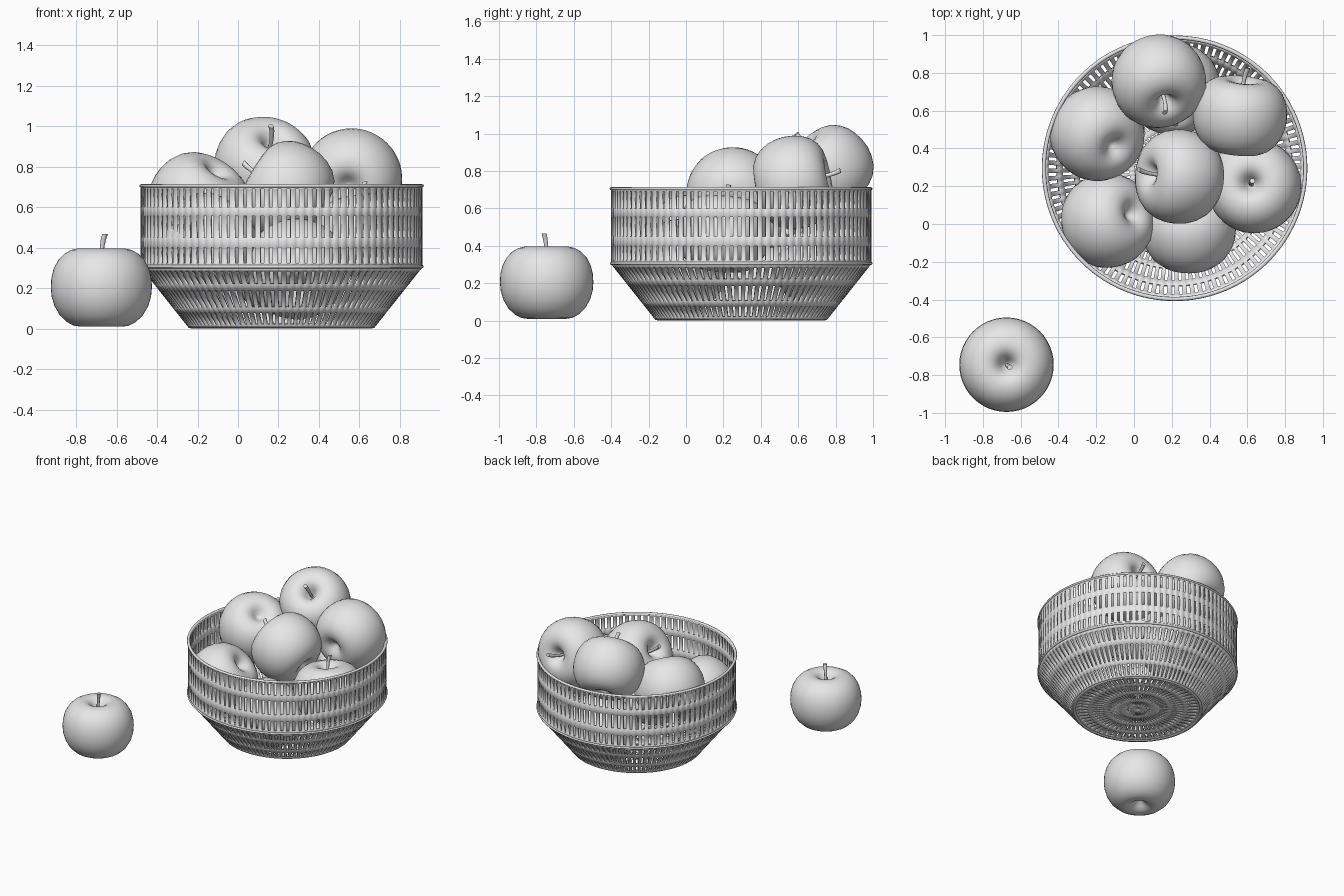
import bpy, bmesh, math
from mathutils import Vector

cube = bpy.data.objects.get("Cube")
if cube:
    bpy.data.objects.remove(cube, do_unlink=True)

# Single plain grey
grey = bpy.data.materials.new("light_grey")
grey.use_nodes = True
grey.diffuse_color = (0.8, 0.8, 0.8, 1)
grey.node_tree.nodes["Principled BSDF"].inputs["Base Color"].default_value = (0.8, 0.8, 0.8, 1)

BASKET = Vector((0.215, 0.295, 0))


def make_object(name, bm, location, smooth_angle=40):
    bmesh.ops.recalc_face_normals(bm, faces=bm.faces)
    mesh = bpy.data.meshes.new(name)
    bm.to_mesh(mesh)
    bm.free()
    mesh.materials.append(grey)
    obj = bpy.data.objects.new(name, mesh)
    obj.location = location
    bpy.context.collection.objects.link(obj)
    bpy.ops.object.select_all(action='DESELECT')
    obj.select_set(True)
    bpy.context.view_layer.objects.active = obj
    bpy.ops.object.shade_smooth_by_angle(angle=math.radians(smooth_angle))
    return obj


def lathe(bm, profile, segments):
    """Revolve (radius, z) points; points on the axis become poles."""
    rings = []
    for r, z in profile:
        if r < 1e-6:
            rings.append([bm.verts.new((0, 0, z))] * segments)
        else:
            rings.append([bm.verts.new((r * math.cos(a), r * math.sin(a), z))
                          for a in (2 * math.pi * i / segments for i in range(segments))])
    for lo, hi in zip(rings, rings[1:]):
        for i in range(segments):
            j = (i + 1) % segments
            quad = list(dict.fromkeys((lo[i], lo[j], hi[j], hi[i])))
            bm.faces.new(quad)


def slotted_shell(name, rows, count, bar, thickness):
    """Revolved shell of (radius, z, slotted) rows; slotted rows keep only the bars."""
    bm = bmesh.new()
    step = 2 * math.pi / count
    angles = [k * step + s for k in range(count) for s in (0, step * bar)]
    rings = [[bm.verts.new((r * math.cos(a), r * math.sin(a), z)) for a in angles]
             for r, z, _ in rows]
    n = len(angles)
    for k in range(len(rows) - 1):
        for i in range(n):
            if rows[k][2] and i % 2:
                continue
            j = (i + 1) % n
            bm.faces.new((rings[k][i], rings[k][j], rings[k + 1][j], rings[k + 1][i]))
    obj = make_object(name, bm, BASKET, 30)
    solid = obj.modifiers.new("thickness", 'SOLIDIFY')
    solid.thickness = thickness
    solid.offset = 0
    return obj


def ring(name, radius, z, tube, squash=1.0):
    bm = bmesh.new()
    sides, segments = 8, 100
    profile = [(radius + tube * math.cos(2 * math.pi * k / sides),
                z + tube * squash * math.sin(2 * math.pi * k / sides))
               for k in range(sides + 1)]
    lathe(bm, profile, segments)
    bmesh.ops.remove_doubles(bm, verts=bm.verts, dist=1e-5)
    return make_object(name, bm, BASKET, 60)


# Basket wall, sloping lower part and floor
W = 0.689
slotted_shell("basket_wall", [
    (W, 0.305, False), (W, 0.325, True), (W, 0.40, False), (W, 0.45, True),
    (W, 0.555, False), (W, 0.60, True), (W, 0.69, False), (W, 0.705, False)],
    100, 0.6, 0.014)


def cone(z):
    return 0.447 + (W - 0.447) * z / 0.305


slotted_shell("basket_slope", [
    (cone(z), z, s) for z, s in (
        (0.008, False), (0.02, True), (0.08, False), (0.105, True),
        (0.19, False), (0.22, True), (0.285, False), (0.305, False))],
    100, 0.6, 0.014)

slotted_shell("basket_floor", [
    (r, 0.012, s) for r, s in (
        (0.447, False), (0.42, True), (0.35, False), (0.32, True),
        (0.24, False), (0.21, True), (0.13, False), (0.10, True),
        (0.05, False), (0.004, False))],
    60, 0.6, 0.012)

# Rolled edges
ring("basket_top_rim", 0.692, 0.705, 0.011, 0.8)
ring("basket_middle_rim", 0.692, 0.306, 0.011, 0.8)
ring("basket_foot_ring", 0.444, 0.008, 0.011, 0.72)

# Apple body: underside dimple, full sides, top dimple
APPLE = [(0, -0.135), (0.02, -0.143), (0.045, -0.167), (0.07, -0.184), (0.10, -0.191),
         (0.135, -0.186), (0.17, -0.168), (0.205, -0.135), (0.232, -0.088),
         (0.246, -0.04), (0.25, 0.005), (0.247, 0.05), (0.236, 0.095),
         (0.214, 0.137), (0.184, 0.169), (0.15, 0.188), (0.115, 0.196),
         (0.085, 0.193), (0.058, 0.178), (0.035, 0.148), (0.016, 0.112), (0, 0.10)]

# Stem rings: x, y, z, radius
STEM = [(0, 0, 0.09, 0.010), (0, 0, 0.16, 0.010), (-0.004, 0.003, 0.205, 0.011),
        (-0.010, 0.008, 0.24, 0.013), (-0.018, 0.014, 0.266, 0.014)]


def apple(name, centre, up):
    turn = Vector(up).to_track_quat('Z', 'Y')
    bm = bmesh.new()
    lathe(bm, APPLE, 48)
    body = make_object(name, bm, centre, 180)

    bm = bmesh.new()
    sides = 10
    loops = [[bm.verts.new((x + r * math.cos(2 * math.pi * i / sides),
                            y + r * math.sin(2 * math.pi * i / sides), z))
              for i in range(sides)] for x, y, z, r in STEM]
    for lo, hi in zip(loops, loops[1:]):
        for i in range(sides):
            j = (i + 1) % sides
            bm.faces.new((lo[i], lo[j], hi[j], hi[i]))
    bm.faces.new(loops[0])
    bm.faces.new(loops[-1])
    stem = make_object(name + "_stem", bm, centre, 50)

    for obj in (body, stem):
        obj.rotation_mode = 'QUATERNION'
        obj.rotation_quaternion = turn


# Loose apple beside the basket; the rest are piled inside
apple("apple_outside", (-0.675, -0.745, 0.20), (0, 0, 1))
apple("apple_back_top", (0.13, 0.76, 0.797), (0.2, -0.65, 0.72))
apple("apple_back_left_side", (0.56, 0.57, 0.737), (0.1, 1, 0.2))
apple("apple_right_side", (-0.19, 0.475, 0.635), (-0.48, 0.37, -0.8))
apple("apple_centre_top", (0.245, 0.25, 0.673), (-0.85, 0.08, 0.5))
apple("apple_front_right", (-0.135, 0.02, 0.43), (-0.68, -0.2, -0.68))
apple("apple_left_side", (0.637, 0.20, 0.46), (-0.12, 0.08, 1))
apple("apple_front_low", (0.29, -0.03, 0.29), (0, 0.85, 0.5))
apple("apple_back_low", (0.21, 0.72, 0.31), (0.1, -0.7, 0.6))
